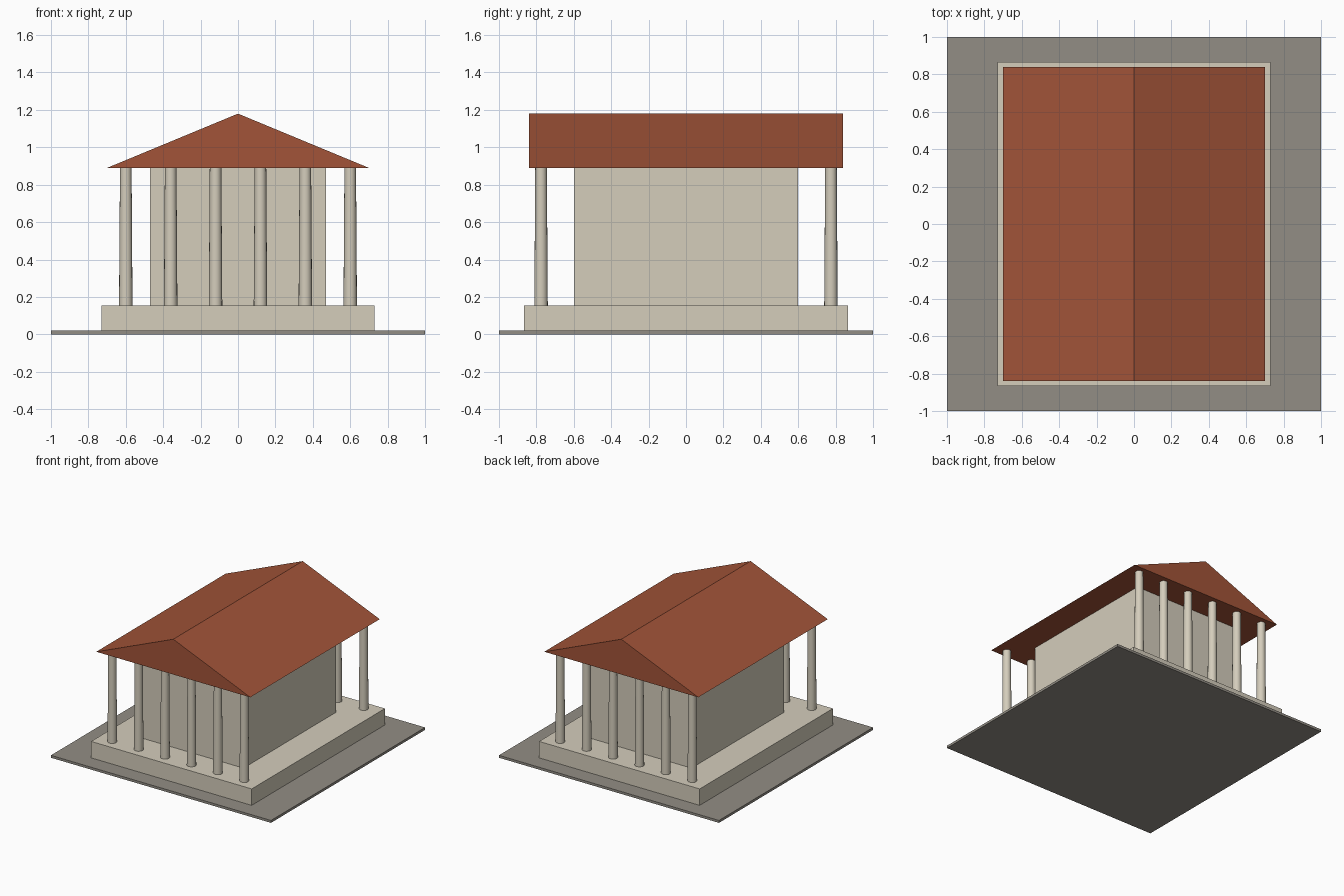
import bpy
import bmesh
import math
from mathutils import Matrix

cube = bpy.data.objects.get("Cube")
if cube:
    bpy.data.objects.remove(cube, do_unlink=True)


def material(name, rgb):
    mat = bpy.data.materials.new(name)
    mat.use_nodes = True
    colour = (*rgb, 1.0)
    mat.diffuse_color = colour
    mat.node_tree.nodes["Principled BSDF"].inputs["Base Color"].default_value = colour
    return mat


stone = material("cream stone", (0.66, 0.61, 0.50))
tile = material("terracotta", (0.36, 0.088, 0.040))
paving = material("grey paving", (0.29, 0.27, 0.235))


def finish(name, bm, mat):
    bmesh.ops.recalc_face_normals(bm, faces=bm.faces)
    mesh = bpy.data.meshes.new(name)
    bm.to_mesh(mesh)
    bm.free()
    mesh.materials.append(mat)
    obj = bpy.data.objects.new(name, mesh)
    bpy.context.collection.objects.link(obj)
    return obj


def box(name, half_x, half_y, bottom, top, mat):
    bm = bmesh.new()
    place = Matrix.Translation((0, 0, (bottom + top) / 2))
    size = Matrix.Diagonal((half_x * 2, half_y * 2, top - bottom, 1))
    bmesh.ops.create_cube(bm, size=1, matrix=place @ size)
    return finish(name, bm, mat)


FLOOR, EAVES, RIDGE = 0.155, 0.89, 1.18

# Ground, podium and walled chamber
box("ground_slab", 1.0, 1.0, 0.0, 0.02, paving)
box("podium", 0.73, 0.865, 0.02, FLOOR, stone)
box("chamber", 0.47, 0.60, FLOOR, EAVES, stone)

# Gabled roof: triangular profile extruded front to back
bm = bmesh.new()
gable = [(-0.70, EAVES), (0.70, EAVES), (0.0, RIDGE)]
face = bm.faces.new([bm.verts.new((x, -0.84, z)) for x, z in gable])
side = bmesh.ops.extrude_face_region(bm, geom=[face])
moved = [v for v in side["geom"] if isinstance(v, bmesh.types.BMVert)]
bmesh.ops.translate(bm, verts=moved, vec=(0, 1.68, 0))
finish("roof", bm, tile)

# Tapered columns: a row of six at the front and at the back
for row, y in (("front", -0.775), ("back", 0.775)):
    for i in range(6):
        bm = bmesh.new()
        place = Matrix.Translation((-0.60 + 0.24 * i, y, (FLOOR + EAVES) / 2))
        bmesh.ops.create_cone(bm, cap_ends=True, segments=16, radius1=0.036,
                              radius2=0.031, depth=EAVES - FLOOR, matrix=place)
        column = finish(f"{row}_column_{i + 1}", bm, stone)
        bpy.ops.object.select_all(action="DESELECT")
        column.select_set(True)
        bpy.context.view_layer.objects.active = column
        bpy.ops.object.shade_smooth_by_angle(angle=math.radians(30))
